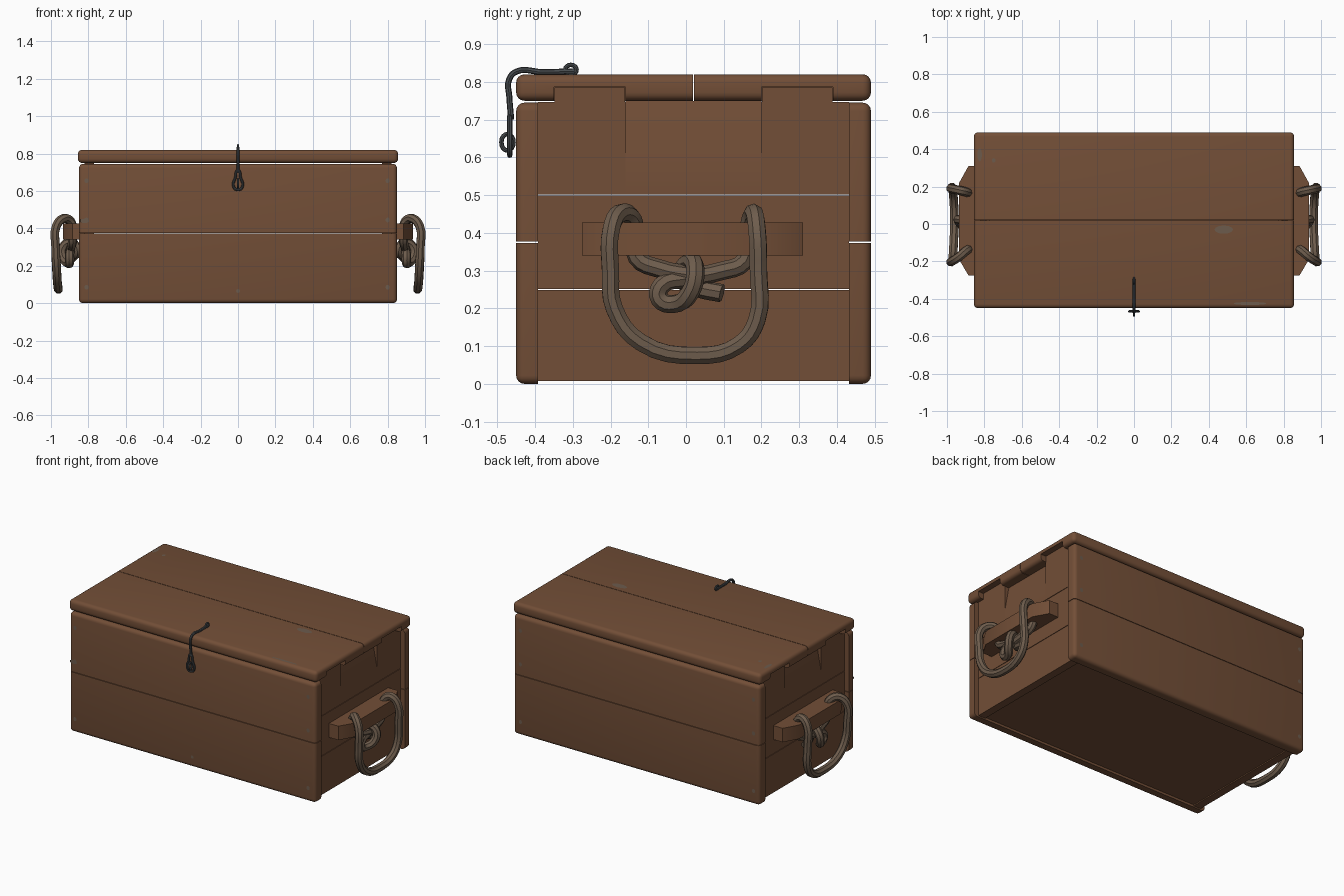
import bpy, bmesh, math
from mathutils import Vector

if "Cube" in bpy.data.objects:
    bpy.data.objects.remove(bpy.data.objects["Cube"], do_unlink=True)


def material(name, rgb, rough=0.8):
    m = bpy.data.materials.new(name)
    m.use_nodes = True
    m.diffuse_color = (*rgb, 1)
    bsdf = m.node_tree.nodes["Principled BSDF"]
    bsdf.inputs["Base Color"].default_value = (*rgb, 1)
    bsdf.inputs["Roughness"].default_value = rough
    return m


WOOD = material("brown wood", (0.17, 0.077, 0.038))
ROPE = material("tan rope", (0.155, 0.108, 0.073))
IRON = material("dark iron", (0.065, 0.072, 0.078))
WORN = material("worn grey wood", (0.15, 0.105, 0.073))


def finish(name, bm, mat):
    bmesh.ops.recalc_face_normals(bm, faces=bm.faces)
    me = bpy.data.meshes.new(name)
    bm.to_mesh(me)
    bm.free()
    return add_mesh(name, me, mat)


def add_mesh(name, me, mat):
    me.materials.clear()
    me.materials.append(mat)
    me.shade_smooth()
    me.set_sharp_from_angle(angle=math.radians(40))
    ob = bpy.data.objects.new(name, me)
    bpy.context.scene.collection.objects.link(ob)
    return ob


def plank(name, lo, hi, rounded=None, radius=0.022, mat=WOOD):
    """Box between two corners; edges picked by the rule are rounded."""
    lo, hi = Vector(lo), Vector(hi)
    bm = bmesh.new()
    bmesh.ops.create_cube(bm, size=1)
    if rounded:
        picked = [e for e in bm.edges if rounded((e.verts[0].co + e.verts[1].co))]
    for v in bm.verts:
        v.co = (lo + hi) / 2 + v.co * (hi - lo)
    if rounded:
        bmesh.ops.bevel(bm, geom=picked, offset=radius, segments=4,
                        profile=0.5, affect='EDGES')
    return finish(name, bm, mat)


def prism(name, outline, direction):
    """Extrude a closed outline of 3D points."""
    bm = bmesh.new()
    face = bm.faces.new([bm.verts.new(p) for p in outline])
    out = bmesh.ops.extrude_face_region(bm, geom=[face])
    moved = [g for g in out["geom"] if isinstance(g, bmesh.types.BMVert)]
    bmesh.ops.translate(bm, verts=moved, vec=direction)
    return finish(name, bm, WOOD)


def cord(name, points, radius, mat, closed=False, sides=2, steps=4):
    """Round tube through points."""
    cu = bpy.data.curves.new(name, 'CURVE')
    cu.dimensions = '3D'
    cu.bevel_depth, cu.bevel_resolution = radius, sides
    cu.resolution_u = steps
    cu.use_fill_caps = True
    sp = cu.splines.new('BEZIER')
    sp.bezier_points.add(len(points) - 1)
    for bp, p in zip(sp.bezier_points, points):
        bp.co = p
        bp.handle_left_type = bp.handle_right_type = 'AUTO'
    sp.use_cyclic_u = closed
    tmp = bpy.data.objects.new(name + "_path", cu)
    bpy.context.scene.collection.objects.link(tmp)
    dg = bpy.context.evaluated_depsgraph_get()
    me = bpy.data.meshes.new_from_object(tmp.evaluated_get(dg))
    bpy.data.objects.remove(tmp, do_unlink=True)
    return add_mesh(name, me, mat)


def spot(name, centre, u, v, ru, rv, mat=WORN):
    """Flat oval plate lying on a surface."""
    bm = bmesh.new()
    ring = [i * math.tau / 12 for i in range(12)]
    c, u, v = Vector(centre), Vector(u), Vector(v)
    bm.faces.new([bm.verts.new(c + u * ru * math.cos(a) + v * rv * math.sin(a)) for a in ring])
    me = bpy.data.meshes.new(name)
    bm.to_mesh(me)
    bm.free()
    return add_mesh(name, me, mat)


# Front and back boards, rounded on the outside
W, SEAM, G = 0.85, 0.375, 0.0015
for side, y0, y1, s in (("front", -0.45, -0.392, -1), ("back", 0.432, 0.49, 1)):
    for part, z0, z1, t in (("lower", 0, SEAM - G, -1), ("upper", SEAM + G, 0.745, 1)):
        def outer(m, s=s, t=t):
            on_face = m.y * s > 0.5 and m.z * t > -0.5
            corner = abs(m.x) > 0.5 and m.z * t > 0.5
            return on_face or corner
        plank(f"{side}_{part}_board", (-W, y0, z0), (W, y1, z1), outer)

# Bottom
plank("bottom_board", (-0.82, -0.392, 0.015), (0.82, 0.432, 0.05))

# Lid boards, rounded round the outside
lids = []
for name, y0, y1, s in (("lid_front_board", -0.45, 0.02 - G, -1),
                        ("lid_back_board", 0.02 + G, 0.49, 1)):
    lids.append(plank(name, (-0.856, y0, 0.75), (0.856, y1, 0.82),
                      lambda m, s=s: m.y * s > 0.5 or (abs(m.x) > 0.5 and m.y * s > -0.5)))

# Notches in the lid ends
TABS = ((-0.35, -0.16), (0.2, 0.39))
cutters = []
for sx in (-1, 1):
    for y0, y1 in TABS:
        a, b = sorted((sx * 0.74, sx * 0.9))
        cutters.append(plank("notch_cutter", (a, y0, 0.7), (b, y1, 0.787)))
for lid in lids:
    for c in cutters:
        c.hide_render = True
        mod = lid.modifiers.new("notch", 'BOOLEAN')
        mod.operation, mod.solver, mod.object = 'DIFFERENCE', 'EXACT', c
dg = bpy.context.evaluated_depsgraph_get()
for lid in lids:
    me = bpy.data.meshes.new_from_object(lid.evaluated_get(dg))
    lid.modifiers.clear()
    lid.data = me
    me.set_sharp_from_angle(angle=math.radians(40))
for c in cutters:
    bpy.data.objects.remove(c, do_unlink=True)

# Rope loop and knot, starting and ending inside the knot
ROPE_PATH = [
    (0.90, 0.03, 0.285), (0.89, -0.07, 0.305), (0.885, -0.13, 0.335), (0.885, -0.135, 0.41),
    (0.90, -0.145, 0.443), (0.935, -0.175, 0.452), (0.972, -0.198, 0.41), (0.975, -0.2, 0.3),
    (0.97, -0.19, 0.2), (0.965, -0.12, 0.11), (0.96, 0.03, 0.075), (0.965, 0.14, 0.103),
    (0.97, 0.188, 0.17), (0.975, 0.192, 0.3), (0.972, 0.188, 0.41), (0.935, 0.18, 0.452),
    (0.90, 0.172, 0.44), (0.885, 0.165, 0.40), (0.885, 0.155, 0.325), (0.89, 0.09, 0.298),
    (0.895, 0, 0.28), (0.9, -0.065, 0.26), (0.9, -0.07, 0.225), (0.905, -0.03, 0.212),
    (0.935, 0.01, 0.24), (0.935, 0.025, 0.3), (0.89, 0.01, 0.325), (0.86, -0.01, 0.28),
    (0.875, 0.03, 0.255), (0.89, 0.095, 0.24)]

# Ends, built once for each side
for side, s in (("right", -1), ("left", 1)):
    def end_board(name, y0, y1, z0, z1):
        a, b = sorted((s * 0.77, s * 0.82))
        plank(f"{side}_end_{name}", (a, y0, z0), (b, y1, z1))
    end_board("lower_board", -0.392, 0.432, 0.008, 0.25 - G)
    end_board("middle_board", -0.392, 0.432, 0.25 + G, 0.5 - G)
    end_board("upper_front", -0.392, -0.16, 0.5 + G, 0.747)
    end_board("upper_back", 0.2, 0.432, 0.5 + G, 0.747)
    for n, (y0, y1) in zip(("front_tab", "back_tab"), TABS):
        end_board(n, y0 + 0.002, y1 - 0.002, 0.74, 0.785)
    # Sloped finger grip
    grip = [(0.77, 0.5 + G), (0.82, 0.5 + G), (0.82, 0.59), (0.79, 0.75), (0.77, 0.75)]
    prism(f"{side}_end_finger_grip", [(s * x, -0.16, z) for x, z in grip], (0, 0.36, 0))
    # Handle bar with slanted ends
    bar = [(0.815, -0.275), (0.885, -0.275), (0.935, -0.19),
           (0.935, 0.22), (0.885, 0.31), (0.815, 0.31)]
    prism(f"{side}_handle_bar", [(s * x, y, 0.34) for x, y in bar], (0, 0, 0.087))
    cord(f"{side}_rope_handle", [(s * x, y, z) for x, y, z in ROPE_PATH], 0.0245, ROPE)

# Hook latch
cord("latch_hook", [(0, -0.295, 0.828), (0, -0.38, 0.826), (0, -0.45, 0.827),
                    (0, -0.469, 0.805), (0, -0.468, 0.76), (0, -0.463, 0.70)], 0.008, IRON, steps=6)
half = [(0.014, 0.67), (0.025, 0.635), (0.014, 0.61)]
loop = [(0, 0.71)] + half + [(-x, z) for x, z in reversed(half)]
cord("latch_loop", [(x, -0.467, z) for x, z in loop], 0.007, IRON, closed=True)
for name, y, z, ry, rz in (("lid_eye", -0.305, 0.832, 0.015, 0.013),
                           ("front_eye", -0.473, 0.64, 0.016, 0.022)):
    ring = [i * math.tau / 8 for i in range(8)]
    cord(name, [(0, y + ry * math.cos(a), z + rz * math.sin(a)) for a in ring],
         0.006, IRON, closed=True, steps=2)

# Nail heads and worn patches
X, Y, Z = (1, 0, 0), (0, 1, 0), (0, 0, 1)
for x in (-0.81, 0.8):
    for z in (0.085, 0.445, 0.655):
        spot("front_nail", (x, -0.4515, z), X, Z, 0.011, 0.013)
        spot("back_nail", (x, 0.4915, z), (-1, 0, 0), Z, 0.011, 0.013)
spot("front_centre_nail", (0, -0.4515, 0.065), X, Z, 0.01, 0.01)
spot("front_worn_patch", (-0.82, -0.452, 0.44), X, Z, 0.025, 0.012)
spot("lid_worn_patch", (0.48, -0.03, 0.8215), X, Y, 0.05, 0.022)
spot("lid_corner_patch", (-0.825, 0.37, 0.8215), X, Y, 0.012, 0.035)
spot("lid_small_patch", (-0.75, 0.34, 0.8215), X, Y, 0.01, 0.012)
spot("lid_edge_patch", (0.62, -0.425, 0.8215), X, Y, 0.09, 0.008)
